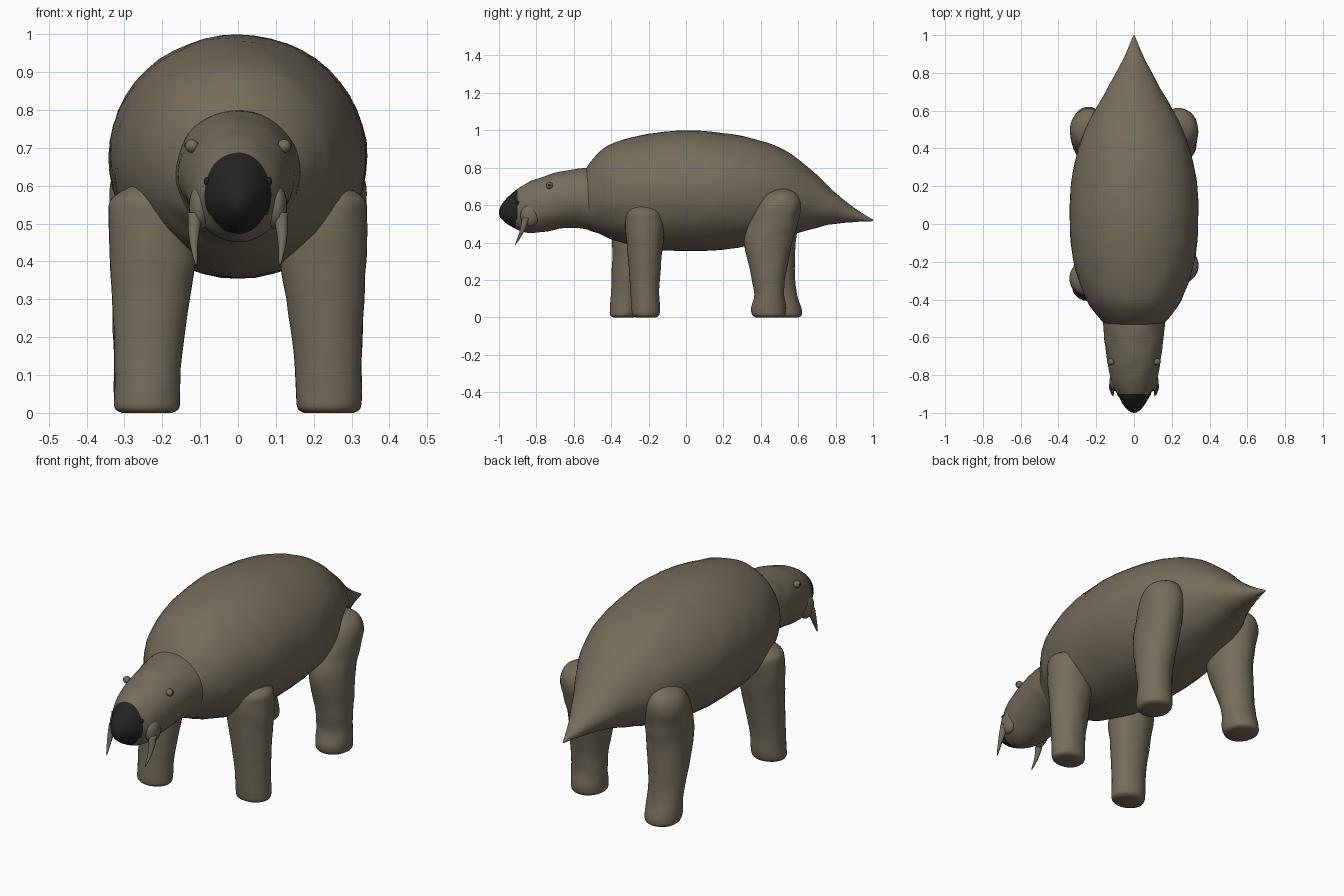
import bpy
import bmesh
import math
from mathutils import Vector, noise

cube = bpy.data.objects.get("Cube")
if cube:
    bpy.data.objects.remove(cube, do_unlink=True)


def material(name, colour):
    mat = bpy.data.materials.new(name)
    mat.use_nodes = True
    mat.diffuse_color = (*colour, 1)
    bsdf = next(n for n in mat.node_tree.nodes if n.type == "BSDF_PRINCIPLED")
    bsdf.inputs["Base Color"].default_value = (*colour, 1)
    bsdf.inputs["Roughness"].default_value = 0.8
    return mat


HIDE = material("brown hide", (0.18, 0.15, 0.105))
HORN = material("black horn", (0.017, 0.017, 0.017))


def finish(name, bm, *mats):
    bmesh.ops.recalc_face_normals(bm, faces=bm.faces)
    mesh = bpy.data.meshes.new(name)
    bm.to_mesh(mesh)
    bm.free()
    obj = bpy.data.objects.new(name, mesh)
    bpy.context.collection.objects.link(obj)
    for mat in mats:
        mesh.materials.append(mat)
    for poly in mesh.polygons:
        poly.use_smooth = True
    return obj


def spline(rows, steps):
    """Smooth curve through rows of numbers."""
    rows = [Vector(r) for r in rows]
    out = []
    for i in range(len(rows) - 1):
        p, q = rows[i], rows[i + 1]
        before, after = rows[max(i - 1, 0)], rows[min(i + 2, len(rows) - 1)]
        for k in range(steps):
            t = k / steps
            out.append(0.5 * (2 * p + (q - before) * t
                              + (2 * before - 5 * p + 4 * q - after) * t ** 2
                              + (3 * p - before - 3 * q + after) * t ** 3))
    return out + [rows[-1]]


def loft(rings, across, up, sides=48, bumps=0.004):
    """Skin oval rings given as (centre, half width, half height)."""
    bm = bmesh.new()
    loops = []
    for centre, a, b in rings:
        a, b = max(a, 0.001), max(b, 0.001)
        loop = []
        for i in range(sides):
            ang = math.tau * i / sides
            out = across * a * math.cos(ang) + up * b * math.sin(ang)
            lump = noise.noise((centre + out) * 14) * bumps * min(1, min(a, b) / 0.1)
            loop.append(bm.verts.new(centre + out + out.normalized() * lump))
        loops.append(loop)
    for low, high in zip(loops, loops[1:]):
        for i in range(sides):
            j = (i + 1) % sides
            bm.faces.new((low[i], low[j], high[j], high[i]))
    bm.faces.new(loops[0])
    bm.faces.new(loops[-1])
    return bm


X, Y, Z = Vector((1, 0, 0)), Vector((0, 1, 0)), Vector((0, 0, 1))


def trunk(rows):
    """Loft along y from rows of (y, top, bottom, half width)."""
    rings = [(Vector((0, y, (top + low) / 2)), w, (top - low) / 2)
             for y, top, low, w in spline(rows, 5)]
    return loft(rings, X, Z)


# Body, tapering into the pointed tail
finish("body", trunk([
    (-.56, .75, .5, .12), (-.52, .82, .465, .165), (-.46, .885, .445, .215),
    (-.38, .935, .41, .262), (-.2, .98, .365, .32), (0, 1, .355, .34),
    (.2, .985, .362, .335), (.4, .945, .395, .295), (.55, .88, .435, .235),
    (.7, .76, .48, .15), (.8, .665, .5, .095), (.9, .585, .51, .045),
    (1, .522, .514, .003)]), HIDE)

# Head and neck, with the beak coloured by its distance forward
head = finish("head", trunk([
    (-.4, .8, .45, .17), (-.52, .802, .468, .164), (-.6, .79, .48, .157),
    (-.7, .773, .468, .144), (-.8, .74, .452, .129), (-.86, .712, .455, .111),
    (-.9, .688, .468, .088), (-.95, .645, .495, .062), (-.98, .612, .52, .038),
    (-.995, .585, .538, .018), (-1, .565, .555, .002)]), HIDE, HORN)
for poly in head.data.polygons:
    c = poly.center
    if c.y < -.9 + .25 * max(0, c.z - .68) - .12 * max(0, .56 - c.z):
        poly.material_index = 1


def ball(name, centre, radii, mat):
    bm = bmesh.new()
    bmesh.ops.create_uvsphere(bm, u_segments=20, v_segments=12, radius=1)
    bmesh.ops.scale(bm, vec=radii, verts=bm.verts)
    bmesh.ops.translate(bm, vec=centre, verts=bm.verts)
    finish(name, bm, mat)


# Rows of (height, x, y, half width, half depth)
FRONT_LEG = [(0, .24, -.215, .065, .055), (.012, .24, -.215, .083, .072),
             (.05, .24, -.215, .087, .077), (.15, .237, -.22, .089, .077),
             (.3, .23, -.22, .103, .088), (.42, .225, -.22, .115, .1),
             (.52, .23, -.22, .112, .104), (.57, .235, -.22, .095, .09),
             (.61, .22, -.22, .04, .04)]
REAR_LEG = [(0, .24, .443, .065, .07), (.012, .24, .442, .083, .088),
            (.05, .24, .441, .087, .094), (.12, .24, .445, .087, .08),
            (.22, .24, .44, .09, .092), (.4, .23, .44, .102, .128),
            (.5, .232, .468, .104, .13), (.6, .238, .497, .1, .118),
            (.66, .232, .505, .08, .085), (.69, .21, .505, .03, .03)]


def leg(name, rows, side, foot_shift=0, top_shift=0):
    """Loft upward, leaning between a shift at the foot and one at the top."""
    rings = []
    for z, x, y, a, b in [(r[0], *r[1:]) for r in map(tuple, resample(rows))]:
        t = min(z / .5, 1)
        shift = foot_shift + (top_shift - foot_shift) * t
        rings.append((Vector((side * x, y + shift, z)), a, b))
    finish(name, loft(rings, X, Y, 36), HIDE)


def resample(rows):
    # Each column is splined in pairs of three to stay within small vectors
    return [(*p, *q) for p, q in zip(spline([r[:3] for r in rows], 4),
                                     spline([r[3:] for r in rows], 4))]


leg("left_front_leg", FRONT_LEG, 1)
leg("right_front_leg", FRONT_LEG, -1, -.12, -.065)
leg("left_rear_leg", REAR_LEG, 1)
leg("right_rear_leg", REAR_LEG, -1, .09, 0)

# Paired details of the face
for side, label in ((1, "left"), (-1, "right")):
    ball(label + "_cheek", (side * .1, -.835, .545), (.03, .05, .06), HIDE)
    ball(label + "_eye", (side * .122, -.73, .705), (.018, .018, .018), HIDE)
    ball(label + "_pupil", (side * .137, -.73, .707), (.005, .007, .007), HORN)
    ball(label + "_nostril", (side * .082, -.9, .612), (.008, .01, .01), HORN)
    # Curved tusk
    path = spline([(.112, -.855, .53), (.116, -.868, .485),
                   (.116, -.886, .44), (.11, -.913, .388)], 4)
    rings = [(Vector((side * p.x, p.y, p.z)), .021 * (1 - i / 12) ** .7,
              .021 * (1 - i / 12) ** .7) for i, p in enumerate(path)]
    finish(label + "_tusk", loft(rings, X, Y, 16, 0), HIDE)
